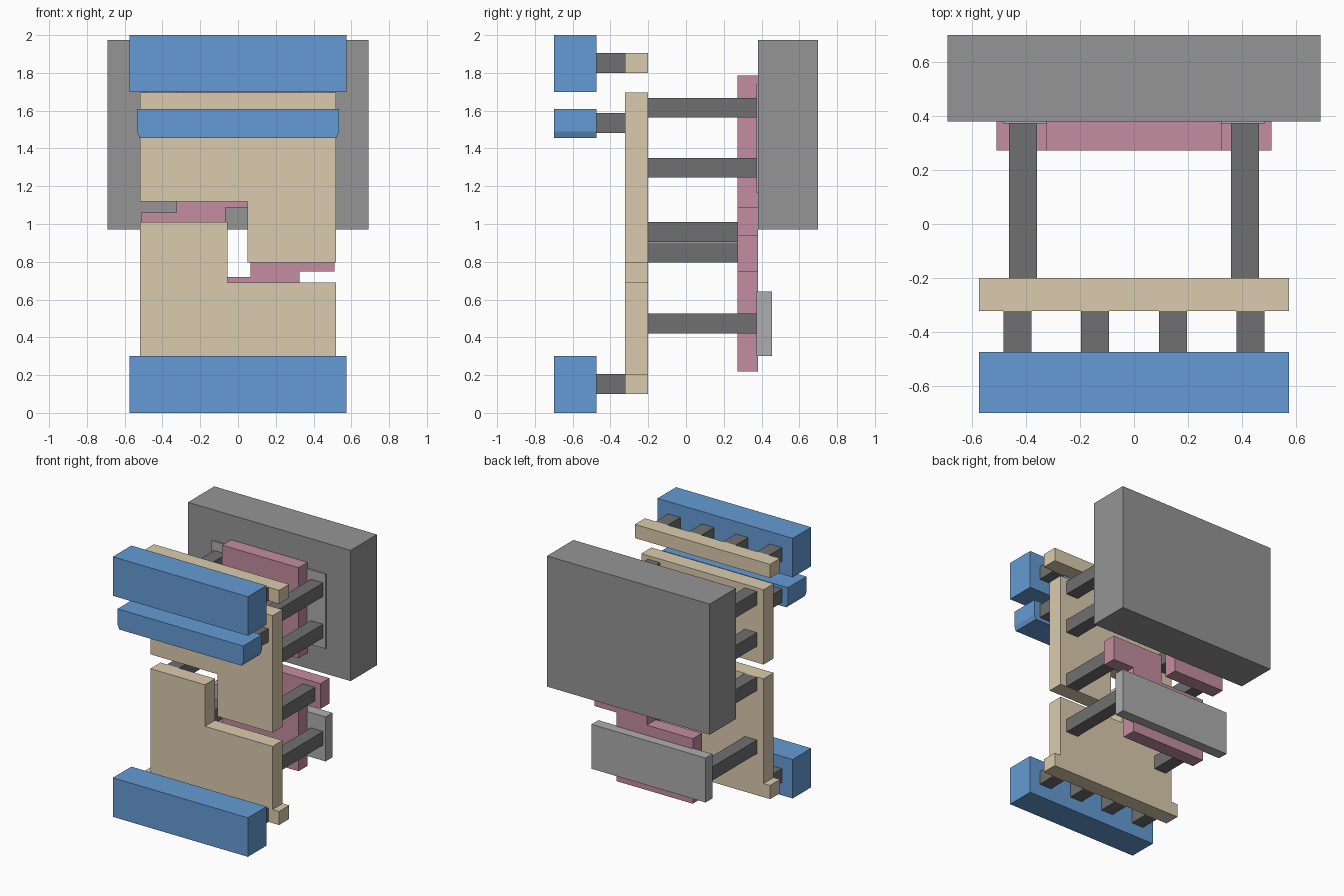
import bpy, bmesh

if "Cube" in bpy.data.objects:
    bpy.data.objects.remove(bpy.data.objects["Cube"])


def material(name, rgb):
    m = bpy.data.materials.new(name)
    m.diffuse_color = (*rgb, 1)
    m.use_nodes = True
    m.node_tree.nodes["Principled BSDF"].inputs["Base Color"].default_value = m.diffuse_color
    return m


BLUE = material("blue", (0.13, 0.33, 0.66))
BEIGE = material("beige", (0.71, 0.60, 0.42))
PINK = material("pink", (0.55, 0.27, 0.35))
DARK = material("dark_grey", (0.16, 0.16, 0.16))
GREY = material("grey", (0.30, 0.30, 0.30))
LIGHT = material("light_grey", (0.42, 0.42, 0.42))


def slab(name, outline, y0, y1, mat):
    """Extrude an (x, z) front outline from y0 to y1."""
    bm = bmesh.new()
    face = bm.faces.new([bm.verts.new((x, y0, z)) for x, z in outline])
    ext = bmesh.ops.extrude_face_region(bm, geom=[face])
    verts = [g for g in ext["geom"] if isinstance(g, bmesh.types.BMVert)]
    bmesh.ops.translate(bm, verts=verts, vec=(0, y1 - y0, 0))
    bmesh.ops.recalc_face_normals(bm, faces=bm.faces)
    me = bpy.data.meshes.new(name)
    bm.to_mesh(me)
    bm.free()
    me.materials.append(mat)
    ob = bpy.data.objects.new(name, me)
    bpy.context.collection.objects.link(ob)
    return ob


def box(name, x0, x1, y0, y1, z0, z1, mat):
    return slab(name, [(x0, z0), (x1, z0), (x1, z1), (x0, z1)], y0, y1, mat)


# Front blue bars; the middle one has chamfered lower ends
box("top_bar", -0.575, 0.575, -0.7, -0.475, 1.7, 2.0, BLUE)
box("bottom_bar", -0.575, 0.575, -0.7, -0.475, 0, 0.3, BLUE)
slab("middle_bar", [(-0.52, 1.455), (0.52, 1.455), (0.535, 1.49), (0.535, 1.61),
                    (-0.535, 1.61), (-0.535, 1.49)], -0.7, -0.475, BLUE)

# Short pegs behind the bars
for row, z in (("top", 1.8), ("middle", 1.482), ("bottom", 0.1)):
    for i, x in enumerate((-0.432, -0.145, 0.145, 0.432)):
        box(f"{row}_peg_{i + 1}", x - 0.052, x + 0.052, -0.475, -0.322, z, z + 0.105, DARK)

# Beige strips and interlocking panels
box("top_strip", -0.575, 0.575, -0.322, -0.2, 1.8, 1.905, BEIGE)
box("bottom_strip", -0.575, 0.575, -0.322, -0.2, 0.1, 0.205, BEIGE)
slab("upper_panel", [(-0.52, 1.12), (0.05, 1.12), (0.05, 0.795), (0.52, 0.795),
                     (0.52, 1.695), (-0.52, 1.695)], -0.322, -0.2, BEIGE)
slab("lower_panel", [(-0.52, 0.205), (0.52, 0.205), (0.52, 0.69), (-0.055, 0.69),
                     (-0.055, 1.01), (-0.52, 1.01)], -0.322, -0.2, BEIGE)

# Long arms running back from the panels
ARM_X = 0.412


def arm(name, x, z):
    box(name, x - 0.052, x + 0.052, -0.2, 0.372, z, z + 0.105, DARK)


for side, x in (("left", -ARM_X), ("right", ARM_X)):
    for row, z in (("top", 1.563), ("upper", 1.245), ("lower", 0.42)):
        arm(f"{row}_arm_{side}", x, z)
arm("middle_arm_left", -ARM_X, 0.905)
arm("middle_arm_right", ARM_X, 0.797)

# Pink stepped connectors: the lower one is the upper turned half round
step = [(-0.51, 0.865), (-0.065, 0.865), (-0.065, 1.088), (0.325, 1.088), (0.325, 1.785),
        (-0.325, 1.785), (-0.325, 1.06), (-0.51, 1.06)]
slab("upper_connector", step, 0.272, 0.382, PINK)
slab("lower_connector", [(-x, 2 * 0.904 - z if z < 1.5 else 0.22) for x, z in step],
     0.272, 0.382, PINK)

# Rear plates and large back block
box("upper_plate", -0.485, 0.485, 0.372, 0.455, 1.165, 1.74, LIGHT)
box("lower_plate", -0.485, 0.485, 0.372, 0.455, 0.3, 0.642, LIGHT)
box("back_block", -0.692, 0.692, 0.38, 0.7, 0.97, 1.975, GREY)
